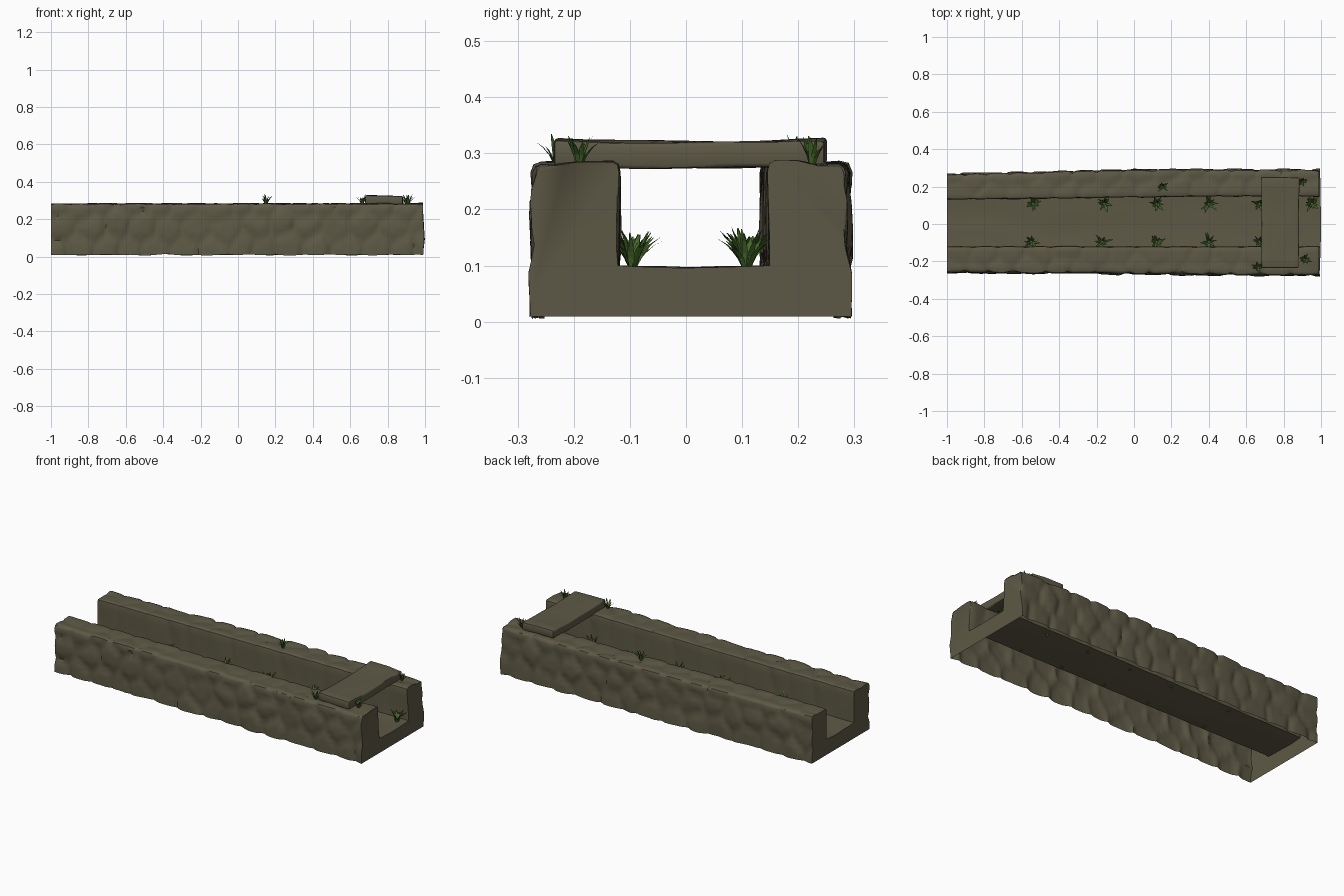
import bpy, bmesh, math, random
from mathutils import Vector, noise

if "Cube" in bpy.data.objects:
    bpy.data.objects.remove(bpy.data.objects["Cube"])

random.seed(7)


def material(name, rgb):
    m = bpy.data.materials.new(name)
    m.diffuse_color = (*rgb, 1)
    m.use_nodes = True
    m.node_tree.nodes["Principled BSDF"].inputs["Base Color"].default_value = m.diffuse_color
    return m


STONE = material("mossy_stone", (0.112, 0.100, 0.061))
GRASS = material("grass_green", (0.058, 0.135, 0.022))


def finish(bm, name, mat, angle=None):
    me = bpy.data.meshes.new(name)
    bm.to_mesh(me)
    bm.free()
    ob = bpy.data.objects.new(name, me)
    bpy.context.collection.objects.link(ob)
    me.materials.append(mat)
    if angle:
        bpy.ops.object.select_all(action='DESELECT')
        bpy.context.view_layer.objects.active = ob
        ob.select_set(True)
        bpy.ops.object.shade_smooth_by_angle(angle=math.radians(angle))
    return ob


# Stone pattern: jittered cells over (length, distance around the wall)
def make_seeds():
    out = []
    for i in range(-1, 16):
        for j in range(4):
            x = -1 + 0.145 * (i + 0.5 * (j % 2)) + random.uniform(-.04, .04)
            t = 0.04 + 0.115 * j + random.uniform(-.03, .03)
            out.append((x, t, random.uniform(-.005, .004),
                        random.uniform(-.06, .06), random.uniform(-.06, .06)))
    return out


def stone(x, t, seeds):
    d1 = d2 = 9
    cell = seeds[0]
    for s in seeds:
        d = math.hypot(x - s[0], t - s[1])
        if d < d1:
            d1, d2, cell = d, d1, s
        elif d < d2:
            d2 = d
    e = min(1, (d2 - d1) / 0.075)
    tilt = (x - cell[0]) * cell[3] + (t - cell[1]) * cell[4]
    return 0.013 * (e * (2 - e) - 0.8) + (cell[2] + tilt) * e


def wall_points(x, side, seeds):
    """Wall section from outer foot, over the top, down to the floor."""
    k = (x + 1) / 2
    if side < 0:
        outer, inner = 0.258 + 0.018 * k, 0.12
    else:
        outer = 0.266 + 0.024 * min(1, k * 2)
        inner = 0.13 + 0.018 * min(1, k * 1.4)
    top, foot = 0.283, 0.009
    r = 0.017
    raw = []                                     # y, z, normal y, normal z, strength
    for i in range(11):
        raw.append((outer, foot + (top - r - foot) * i / 10, 1, 0, 1))
    raw.append((outer - r * .3, top - r * .3, .7, .7, 1))
    for i in range(7):
        raw.append((outer - r - (outer - inner - 1.6 * r) * i / 6, top, 0, 1, .6))
    raw.append((inner + r * .15, top - r * .25, -.7, .7, .5))
    for i in range(6):
        raw.append((inner, top - r - (top - r - 0.1) * i / 5, -1, 0, .45 if i < 5 else .15))
    pts, t, prev = [], 0, raw[0]
    for p in raw:
        t += math.hypot(p[0] - prev[0], p[1] - prev[1])
        prev = p
        d = stone(x, t, seeds) * p[4]
        pts.append((side * (p[0] + p[2] * d), p[1] + p[3] * d))
    y0, z0 = pts[0]
    pts[0] = (y0, z0 + 0.007 * noise.noise(Vector((x * 9, side * 3, 0))))
    return pts


# Open-bottomed stone channel
bm = bmesh.new()
front_seeds, back_seeds = make_seeds(), make_seeds()
STEPS = 170
rings = []
for i in range(STEPS + 1):
    x = -1 + 2 * i / STEPS
    a = wall_points(x, -1, front_seeds)
    b = wall_points(x, 1, back_seeds)[::-1]
    ya, yb = a[-1][0], b[0][0]
    floor = []
    for j in range(1, 8):
        u = j / 8
        dip = 0.004 * math.sin(math.pi * u)
        bump = 0.006 * noise.noise(Vector((x * 4, u * 2, 5))) * math.sin(math.pi * u)
        floor.append((ya + (yb - ya) * u, 0.1 - dip + bump))
    ring = []
    for y, z in a + floor + b:
        px = x
        if i == STEPS:                           # slightly worn end
            px = 1.0 - 0.06 * abs(z - 0.1) - 0.015 * abs(y)
        ring.append(bm.verts.new((px, y, z)))
    rings.append(ring)
for r0, r1 in zip(rings, rings[1:]):
    for j in range(len(r0) - 1):
        bm.faces.new((r0[j], r1[j], r1[j + 1], r0[j + 1]))
bm.faces.new(rings[0])
bm.faces.new(rings[-1][::-1])
finish(bm, "stone_channel", STONE, 45)

# Capstone slab bridging the walls
bm = bmesh.new()
bmesh.ops.create_cube(bm, size=1)
for v in bm.verts:
    v.co = Vector((v.co.x * 0.205, v.co.y * 0.485, v.co.z * 0.046))
bmesh.ops.bevel(bm, geom=bm.edges[:], offset=0.007, segments=2, affect='EDGES', profile=0.5)
bmesh.ops.subdivide_edges(bm, edges=[e for e in bm.edges if e.calc_length() > 0.1],
                          cuts=9, use_grid_fill=True)
for v in bm.verts:
    c = v.co
    n = noise.noise(Vector((c.x * 9, c.y * 6, 2)))
    m = noise.noise(Vector((c.x * 5, c.y * 7, 9)))
    sag = -0.005 * math.cos(c.y / 0.2425 * math.pi / 2)
    v.co = Vector((c.x * (1 + 0.05 * c.y) + 0.783 + 0.005 * m,
                   c.y + 0.007 + 0.004 * n,
                   c.z + 0.303 + sag + 0.004 * n - 0.02 * max(0, c.x)))
finish(bm, "capstone_slab", STONE, 45)


# Grass tufts
def tuft(bm, x, y, z, size, count):
    for i in range(count):
        ang = 2 * math.pi * i / count + random.uniform(-.4, .4)
        out = Vector((math.cos(ang), math.sin(ang), 0))
        side = Vector((-out.y, out.x, 0))
        length = size * random.uniform(.65, 1.15)
        lean = random.uniform(.25, .8)
        w = size * random.uniform(.07, .11)
        base = Vector((x, y, z - 0.006)) + out * size * 0.08
        rows = []
        for u, f in ((0, .7), (.4, 1), (.75, .75), (1, .15)):
            c = base + out * (length * lean * u * (.5 + .5 * u))
            c.z += length * u * (1.1 - .35 * u * lean)
            rows.append((bm.verts.new(c - side * w * f), bm.verts.new(c + side * w * f)))
        for p, q in zip(rows, rows[1:]):
            bm.faces.new((p[0], p[1], q[1], q[0]))


bm = bmesh.new()
for x in (-0.55, -0.17, 0.12, 0.40, 0.67):
    tuft(bm, x, -0.095, 0.1, 0.062, 13)
for x in (-0.54, -0.16, 0.12, 0.40, 0.67, 0.95):
    tuft(bm, x, 0.108, 0.1, 0.066, 14)
finish(bm, "floor_grass", GRASS)

bm = bmesh.new()
for x, y in ((0.15, 0.2), (0.665, -0.23), (0.91, -0.19), (0.9, 0.225)):
    tuft(bm, x, y, 0.283, 0.05, 12)
finish(bm, "wall_top_grass", GRASS)
